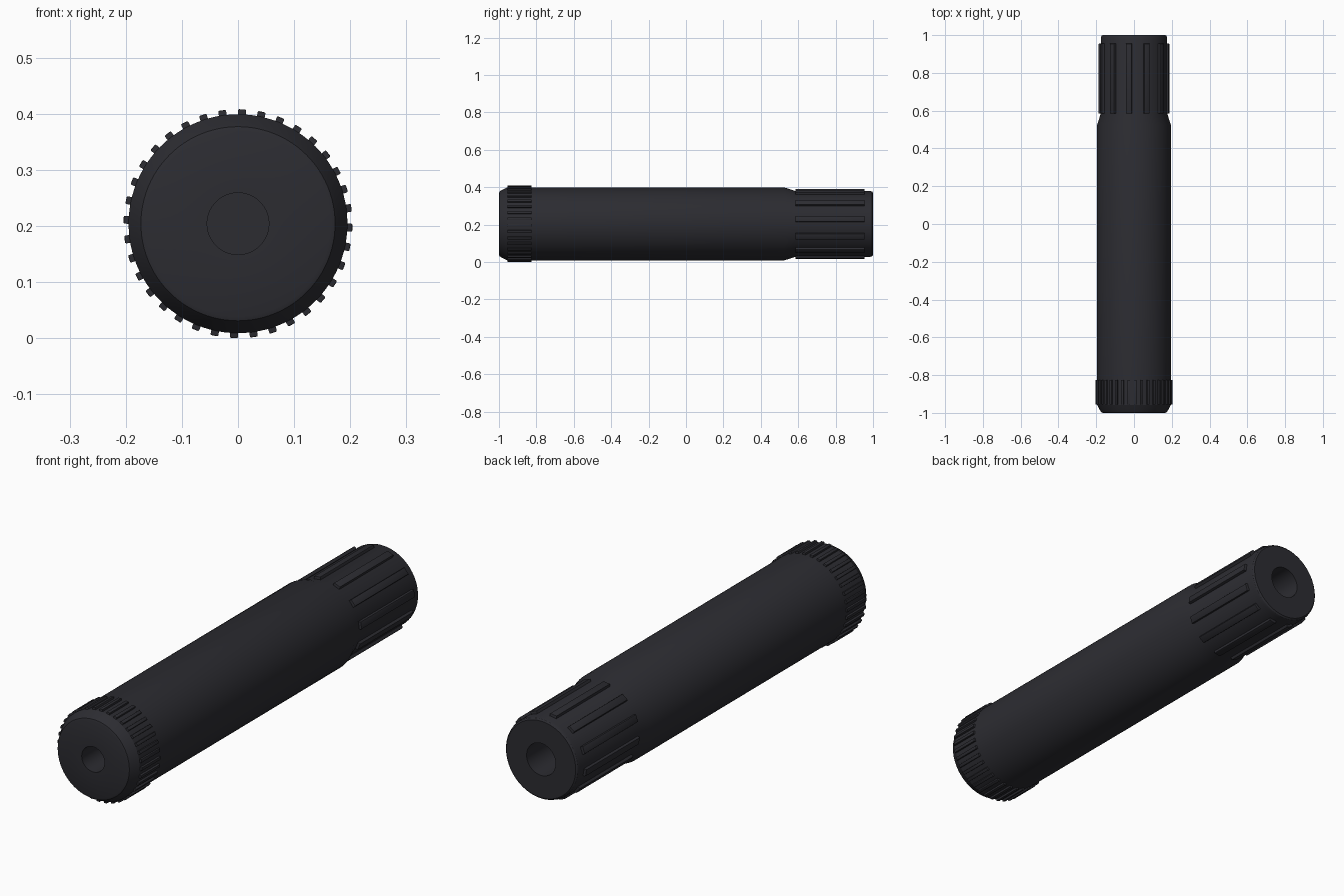
import bpy, bmesh, math
from mathutils import Matrix, Vector

if "Cube" in bpy.data.objects:
    bpy.data.objects.remove(bpy.data.objects["Cube"])

ZC = 0.204   # height of the tube axis
SEG = 96

mat = bpy.data.materials.new("charcoal black")
mat.diffuse_color = (0.025, 0.025, 0.031, 1)
mat.use_nodes = True
mat.node_tree.nodes["Principled BSDF"].inputs["Base Color"].default_value = mat.diffuse_color


def finish(name, bm):
    bmesh.ops.recalc_face_normals(bm, faces=bm.faces)
    me = bpy.data.meshes.new(name)
    bm.to_mesh(me)
    bm.free()
    ob = bpy.data.objects.new(name, me)
    bpy.context.collection.objects.link(ob)
    me.materials.append(mat)
    bpy.ops.object.select_all(action='DESELECT')
    ob.select_set(True)
    bpy.context.view_layer.objects.active = ob
    bpy.ops.object.shade_smooth_by_angle(angle=math.radians(25))
    return ob


def lathe(name, profile):
    """Spin (radius, y) points around the tube axis."""
    bm = bmesh.new()
    vs = [bm.verts.new((r, y, ZC)) for r, y in profile]
    es = [bm.edges.new(p) for p in zip(vs, vs[1:])]
    bmesh.ops.spin(bm, geom=vs + es, cent=(0, 0, ZC), axis=(0, 1, 0),
                   angle=math.tau, steps=SEG, use_duplicate=False)
    bmesh.ops.remove_doubles(bm, verts=bm.verts, dist=1e-5)
    return finish(name, bm)


def rib_ring(name, count, offset, y0, y1, r_in, r_out, width, bevel):
    """Straight ribs repeated around the axis."""
    bm = bmesh.new()
    for i in range(count):
        a = math.radians(offset) + math.tau * i / count
        m = (Matrix.Translation((0, 0, ZC)) @ Matrix.Rotation(a, 4, 'Y')
             @ Matrix.Translation((0, (y0 + y1) / 2, (r_in + r_out) / 2))
             @ Matrix.Diagonal((width, y1 - y0, r_out - r_in, 1)))
        new = bmesh.ops.create_cube(bm, size=1, matrix=m)["verts"]
        # soften the outer edges only
        axis = Vector((0, 0, ZC))
        mid = (r_in + r_out) / 2
        top = {v for v in new if Vector((v.co.x, 0, v.co.z - ZC)).length > mid}
        edges = {e for v in top for e in v.link_edges
                 if e.verts[0] in top and e.verts[1] in top}
        bmesh.ops.bevel(bm, geom=list(edges), offset=bevel, segments=2,
                        profile=0.5, affect='EDGES')
    return finish(name, bm)


# Main tube: blind front bore, chamfered nose, long body, stepped-down rear, blind rear bore
lathe("tube_body", [
    (0, -0.80), (0.055, -0.80), (0.055, -1.0),
    (0.165, -1.0), (0.173, -0.997), (0.179, -0.988), (0.195, -0.957),
    (0.195, 0.525), (0.176, 0.585),
    (0.176, 0.985), (0.173, 0.995), (0.167, 1.0),
    (0.07, 1.0), (0.07, 0.80), (0, 0.80)])

# Fine knurling near the front, wide grip ribs at the rear
rib_ring("front_knurl_ribs", 36, 2, -0.955, -0.825, 0.185, 0.204, 0.014, 0.002)
rib_ring("rear_grip_ribs", 12, 21.5, 0.585, 0.955, 0.165, 0.188, 0.032, 0.004)
